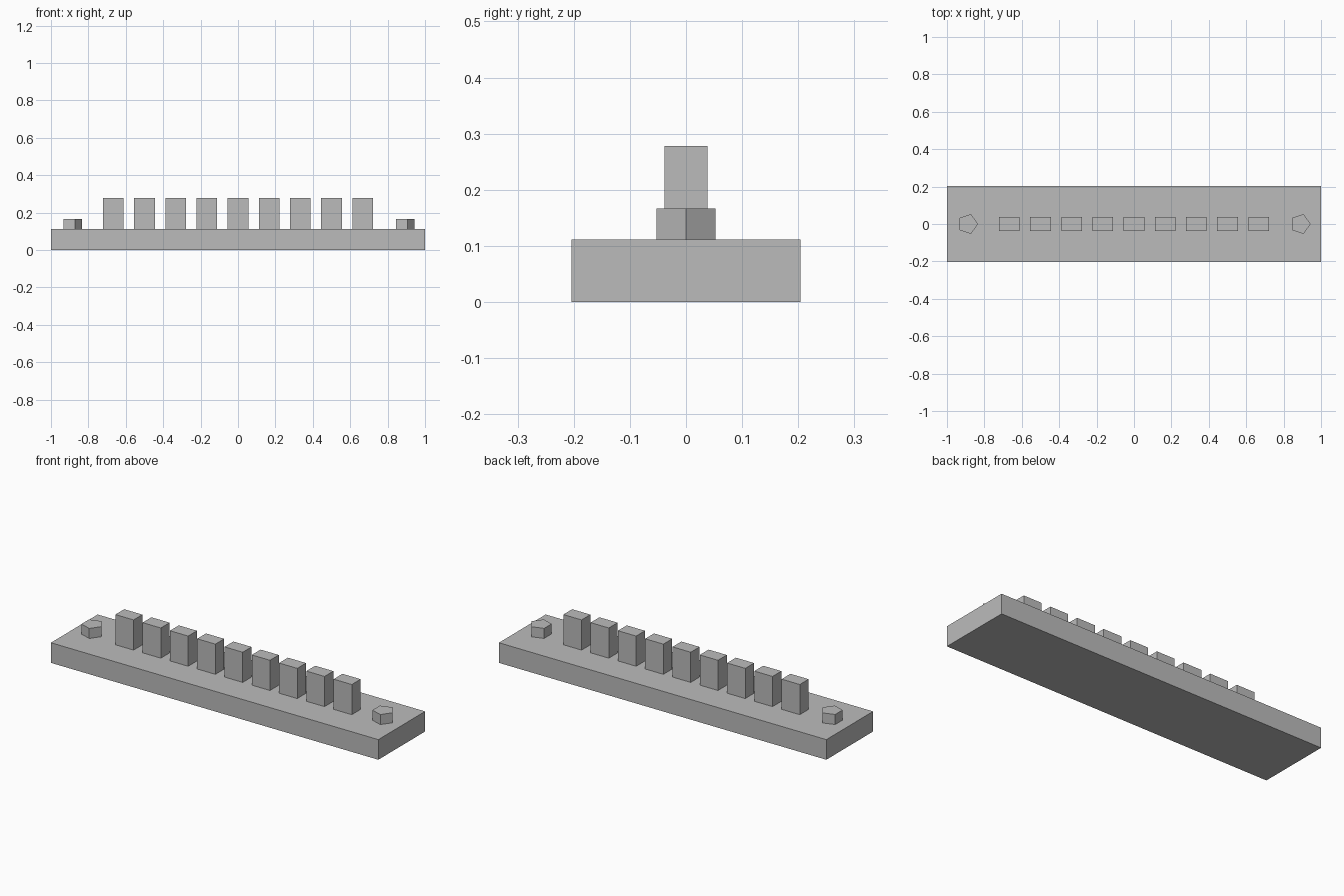
import bpy

cube = bpy.data.objects.get("Cube")
if cube:
    bpy.data.objects.remove(cube, do_unlink=True)

UNIT = 1 / 18
BASE_TOP = 2 * UNIT

grey = bpy.data.materials.new("plain grey")
grey.use_nodes = True
colour = (0.5, 0.5, 0.5, 1)
grey.diffuse_color = colour
grey.node_tree.nodes["Principled BSDF"].inputs["Base Color"].default_value = colour


def finish(name):
    obj = bpy.context.object
    obj.name = name
    bpy.ops.object.transform_apply(location=False, rotation=False, scale=True)
    obj.data.materials.append(grey)


def box(name, x, bottom, size):
    bpy.ops.mesh.primitive_cube_add(size=1, location=(x, 0, bottom + size[2] / 2))
    bpy.context.object.scale = size
    finish(name)


def stud(name, x):
    # Five-sided peg with one corner pointing along +x
    bpy.ops.mesh.primitive_cylinder_add(vertices=5, radius=UNIT, depth=UNIT,
                                        location=(x, 0, BASE_TOP + UNIT / 2))
    obj = bpy.context.object
    corner = max(obj.data.vertices, key=lambda v: v.co.y)
    if abs(corner.co.x) < 0.001:
        for v in obj.data.vertices:
            v.co.x, v.co.y = v.co.y, -v.co.x
    finish(name)


# Base slab
box("base", 0, 0, (2, 0.408, BASE_TOP))

# Row of upright blocks
for i in range(9):
    box(f"block_{i + 1}", (i - 4) * 3 * UNIT, BASE_TOP, (2 * UNIT, 0.077, 3 * UNIT))

# End pegs
stud("right_peg", -16 * UNIT)
stud("left_peg", 16 * UNIT)
